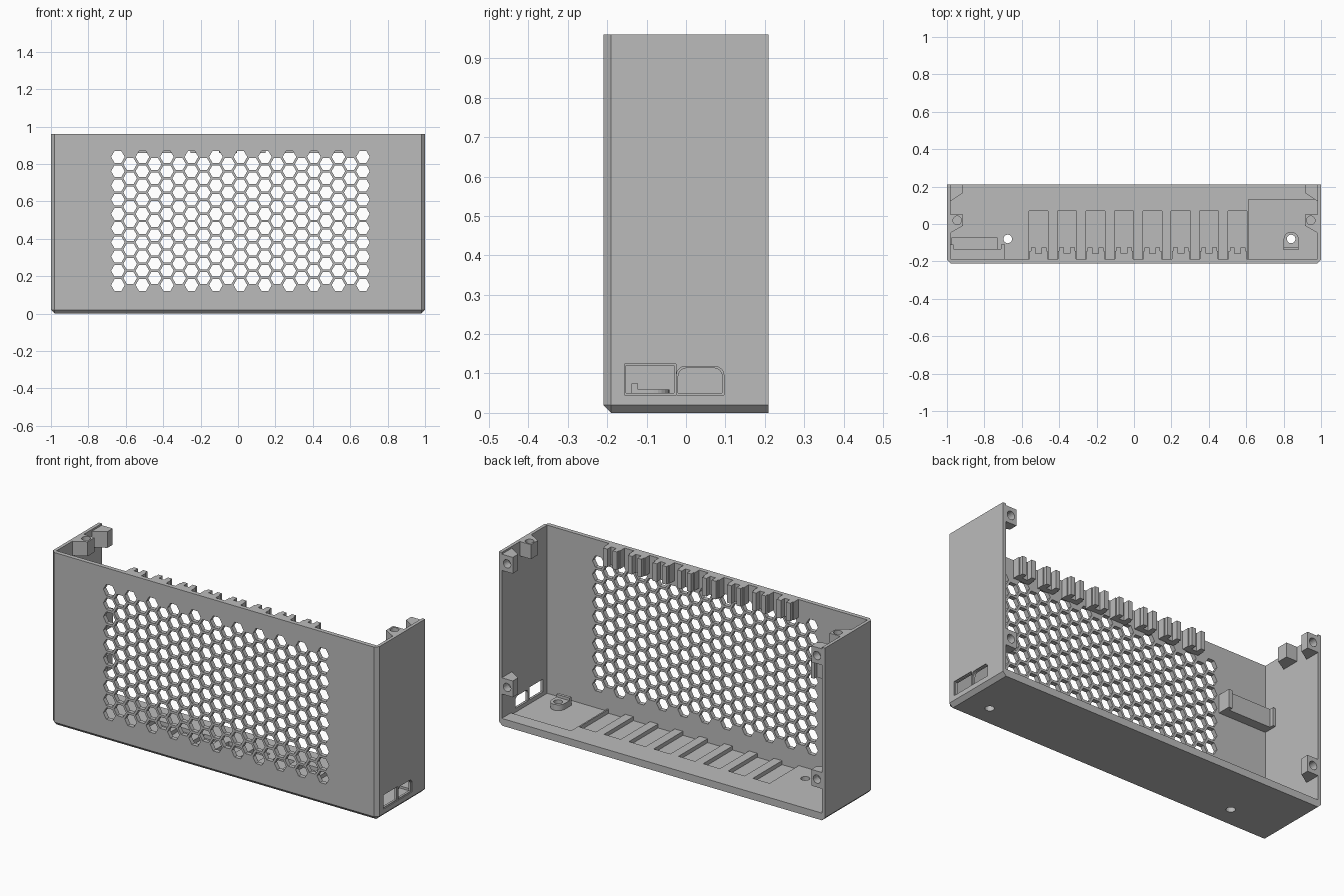
import bpy, bmesh, math
from mathutils import Vector

if "Cube" in bpy.data.objects:
    bpy.data.objects.remove(bpy.data.objects["Cube"], do_unlink=True)

grey = bpy.data.materials.new("plain grey")
grey.use_nodes = True
grey.diffuse_color = (0.5, 0.5, 0.5, 1)
grey.node_tree.nodes["Principled BSDF"].inputs["Base Color"].default_value = (0.5, 0.5, 0.5, 1)

# Overall size and wall thicknesses
W, D, H = 1.0, 0.21, 0.96
SIDE, FRONT, FLOOR = 0.018, 0.024, 0.04
IX, IY = W - SIDE, -D + FRONT
CHAMFER = 0.02


def prism(bm, pts, axis, lo, hi):
    """Extrude a flat outline along an axis."""
    place = {"x": lambda a, b, h: (h, a, b),
             "y": lambda a, b, h: (a, h, b),
             "z": lambda a, b, h: (a, b, h)}[axis]
    low = [bm.verts.new(place(a, b, lo)) for a, b in pts]
    top = [bm.verts.new(place(a, b, hi)) for a, b in pts]
    faces = [bm.faces.new(low), bm.faces.new(top)]
    for i in range(len(pts)):
        j = (i + 1) % len(pts)
        faces.append(bm.faces.new((low[i], low[j], top[j], top[i])))
    bmesh.ops.recalc_face_normals(bm, faces=faces)


def box(bm, x0, x1, y0, y1, z0, z1):
    prism(bm, [(x0, y0), (x1, y0), (x1, y1), (x0, y1)], "z", z0, z1)


def ring(cx, cy, r, n):
    return [(cx + r * math.cos(math.tau * i / n), cy + r * math.sin(math.tau * i / n))
            for i in range(n)]


def make(name, bm):
    mesh = bpy.data.meshes.new(name)
    bm.to_mesh(mesh)
    bm.free()
    mesh.materials.append(grey)
    ob = bpy.data.objects.new(name, mesh)
    bpy.context.collection.objects.link(ob)
    return ob


def cut(ob, bm):
    """Subtract the cutter mesh and bake the result."""
    cutter = make("cutter", bm)
    cutter.hide_render = True
    mod = ob.modifiers.new("cut", "BOOLEAN")
    mod.operation, mod.solver, mod.object = "DIFFERENCE", "EXACT", cutter
    bpy.context.view_layer.objects.active = ob
    bpy.ops.object.modifier_apply(modifier=mod.name)
    bpy.data.objects.remove(cutter, do_unlink=True)


# Outer shell: chamfered along the bottom and the front corners
bm = bmesh.new()
box(bm, -W, W, -D, D, 0, H)


def chamfered(e):
    mid = (e.verts[0].co + e.verts[1].co) / 2
    bottom = mid.z < 0.01 and mid.y < D - 0.01
    corner = abs(mid.x) > W - 0.01 and mid.y < 0.01 - D and abs(mid.z - H / 2) < 0.01
    return bottom or corner


bmesh.ops.bevel(bm, geom=[e for e in bm.edges if chamfered(e)], offset=CHAMFER,
                segments=1, affect="EDGES")
shell = make("case_shell", bm)

# Cavity, open at the top and back
bm = bmesh.new()
box(bm, -IX, IX, IY, 1, FLOOR, 2)
cut(shell, bm)

# Floor pockets and shallow port surrounds
slots = [-0.51 + 0.152 * i for i in range(8)]
bm = bmesh.new()
for x in slots:
    box(bm, x - 0.051, x + 0.051, IY, 0.07, 0.018, 0.1)
box(bm, 0.613, IX, IY, 0.13, 0.028, 0.1)
box(bm, -0.975, -0.73, IY, -0.075, 0.028, 0.1)


def port_outlines(grow):
    g, r = grow, 0.022
    y0, y1, z0, z1 = -0.02 - g, 0.092 + g, 0.05 - g, 0.114 + g
    rect = [(-0.152 - g, z0), (-0.03 + g, z0), (-0.03 + g, 0.12 + g), (-0.152 - g, 0.12 + g)]
    arcs = [math.pi / 2 * i / 4 for i in range(5)]
    rounded = [(y0, z0), (y1, z0)]
    rounded += [(y1 - r + r * math.cos(a), z1 - r + r * math.sin(a)) for a in arcs]
    rounded += [(y0 + r - r * math.sin(a), z1 - r + r * math.cos(a)) for a in arcs]
    return rect, rounded


for outline in port_outlines(0.004):
    prism(bm, outline, "x", W - 0.006, W + 0.05)
cut(shell, bm)

# Honeycomb vents, ports and floor screw holes
bm = bmesh.new()
pitch = 0.0761
for col in range(21):
    odd = col % 2
    for row in range(10 - odd):
        z = 0.153 + pitch * (row + odd / 2)
        prism(bm, ring(0.013 + (col - 10) * 0.0655, z, 0.0365, 6), "y", -0.3, -0.16)
for outline in port_outlines(0):
    prism(bm, outline, "x", 0.95, 1.05)
for x in (0.84, -0.675):
    prism(bm, ring(x, -0.08, 0.023, 20), "z", -0.1, 0.2)
cut(shell, bm)

# Forked cable clips along the top of the front panel
for i, x in enumerate(slots):
    bm = bmesh.new()
    outline = [(-0.048, IY - 0.004), (0.048, IY - 0.004), (0.048, -0.145), (0.042, -0.145),
               (0.042, -0.125), (0.016, -0.125), (0.016, -0.158)]
    outline += [(-a, b) for a, b in reversed(outline[2:])]
    prism(bm, [(x + a, b) for a, b in outline], "z", 0.86, H)
    make(f"cable_clip_{i + 1}", bm)

# Screw bosses on both side walls
for side, s in (("left", 1), ("right", -1)):
    for level, z in (("upper", 0.905), ("lower", 0.22)):
        bm = bmesh.new()
        prism(bm, [(s * 0.985, 0.12), (s * 0.915, 0.165), (s * 0.915, D), (s * 0.985, D)],
              "z", z - 0.045, z + 0.045)
        boss = make(f"{side}_{level}_back_boss", bm)
        bm = bmesh.new()
        prism(bm, ring(s * 0.95, z, 0.023, 20), "y", 0.165, 0.3)
        cut(boss, bm)
    bm = bmesh.new()
    prism(bm, [(s * 0.985, -0.05), (s * 0.915, -0.01), (s * 0.915, 0.052), (s * 0.985, 0.052)],
          "z", 0.88, H)
    boss = make(f"{side}_top_boss", bm)
    bm = bmesh.new()
    prism(bm, ring(s * 0.945, 0.02, 0.023, 20), "z", 0.9, 1.1)
    cut(boss, bm)

# Board holder with end lips, on the front panel by the right wall
bm = bmesh.new()
prism(bm, [(-0.984, IY - 0.004), (-0.69, IY - 0.004), (-0.69, -0.11), (-0.71, -0.11),
           (-0.71, -0.133), (-0.966, -0.133), (-0.966, -0.11), (-0.984, -0.11)],
      "z", 0.59, 0.69)
make("board_holder", bm)

# Floor standoff with a rounded back and a screw hole
bm = bmesh.new()
arc = [(0.84 + 0.04 * math.cos(math.pi * i / 12), -0.082 + 0.04 * math.sin(math.pi * i / 12))
       for i in range(13)]
prism(bm, [(0.8, -0.122), (0.88, -0.122)] + arc, "z", 0.026, 0.06)
box(bm, 0.8, 0.88, -0.138, -0.122, 0.026, 0.075)
standoff = make("floor_standoff", bm)
bm = bmesh.new()
prism(bm, ring(0.84, -0.08, 0.023, 20), "z", 0, 0.2)
cut(standoff, bm)
